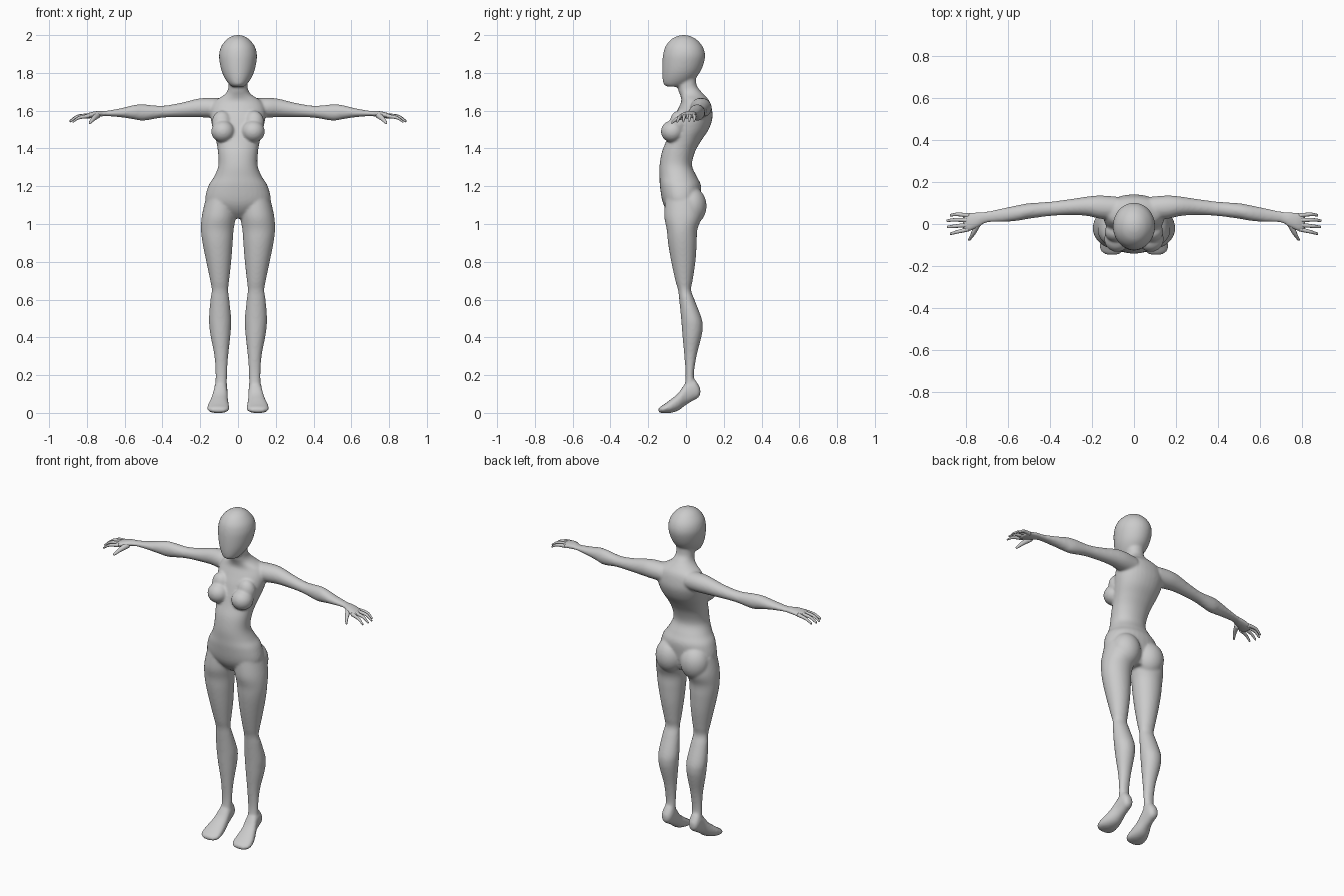
import bpy, bmesh, math
from mathutils import Matrix, Vector


def spline(rows, steps):
    """Catmull-Rom interpolation through the section rows."""
    out = []
    for i in range(len(rows) - 1):
        a, b, c, d = (rows[max(0, min(len(rows) - 1, i + k))] for k in (-1, 0, 1, 2))
        for s in range(steps):
            t = s / steps
            out.append([0.5 * (2 * q + (r - p) * t + (2 * p - 5 * q + 4 * r - w) * t * t
                               + (3 * q - p - 3 * r + w) * t ** 3)
                        for p, q, r, w in zip(a, b, c, d)])
    return out + [list(rows[-1])]


def loft(bm, rows, axis, side=1, n=32, steps=5, power=2.0):
    """Skin oval sections (position, u0, u1, v0, v1) along an axis; side=-1 mirrors in x."""
    rings = []
    for p, u0, u1, v0, v1 in spline(rows, steps):
        ring = []
        for k in range(n):
            a = 2 * math.pi * k / n
            c, s = math.cos(a), math.sin(a)
            u = (u0 + u1) / 2 + (u1 - u0) / 2 * math.copysign(abs(c) ** (2 / power), c)
            v = (v0 + v1) / 2 + (v1 - v0) / 2 * math.copysign(abs(s) ** (2 / power), s)
            x, y, z = {"x": (p, u, v), "y": (u, p, v), "z": (u, v, p)}[axis]
            ring.append(bm.verts.new((x * side, y, z)))
        rings.append(ring)
    faces = [bm.faces.new(rings[0]), bm.faces.new(rings[-1])]
    for r, q in zip(rings, rings[1:]):
        for k in range(n):
            faces.append(bm.faces.new((r[k], r[(k + 1) % n], q[(k + 1) % n], q[k])))
    bmesh.ops.recalc_face_normals(bm, faces=faces)


def ball(bm, centre, radii):
    m = Matrix.Translation(centre) @ Matrix.Diagonal((*radii, 1))
    bmesh.ops.create_uvsphere(bm, u_segments=32, v_segments=20, radius=1, matrix=m)


def finish(bm, name):
    me = bpy.data.meshes.new(name)
    bm.to_mesh(me)
    bm.free()
    for p in me.polygons:
        p.use_smooth = True
    ob = bpy.data.objects.new(name, me)
    bpy.context.collection.objects.link(ob)
    return ob


def sym(rows):
    return [(z, -h, h, f, b) for z, h, f, b in rows]


body = bmesh.new()

# torso and neck: height, half width, front, back
loft(body, sym([
    (1.03, .05, -.06, .05), (1.07, .12, -.10, .065), (1.12, .172, -.125, .075),
    (1.20, .158, -.138, .08), (1.25, .127, -.14, .058), (1.31, .104, -.14, .032),
    (1.38, .106, -.128, .047), (1.44, .116, -.105, .08), (1.50, .132, -.085, .12),
    (1.56, .145, -.065, .14), (1.61, .145, -.042, .137), (1.65, .125, -.025, .125),
    (1.68, .078, -.03, .10), (1.705, .056, -.04, .077), (1.74, .05, -.045, .055),
    (1.82, .05, -.045, .055)]), "z", power=2.15)

# head
loft(body, sym([
    (1.727, .03, -.10, -.03), (1.74, .047, -.118, .01), (1.77, .069, -.124, .048),
    (1.81, .087, -.126, .078), (1.86, .098, -.125, .097), (1.90, .100, -.121, .101),
    (1.94, .089, -.109, .088), (1.975, .062, -.082, .058), (1.993, .035, -.05, .027),
    (2.0, .012, -.024, .002)]), "z")

LEG = [(1.13, .01, .172, -.11, .08), (1.04, .012, .192, -.115, .083),
       (.97, .023, .196, -.102, .06), (.90, .028, .188, -.095, .057),
       (.80, .036, .168, -.078, .05), (.70, .047, .147, -.056, .035),
       (.65, .052, .139, -.042, .027), (.60, .046, .146, -.036, .045),
       (.50, .036, .154, -.026, .083), (.45, .037, .151, -.022, .089),
       (.40, .041, .144, -.018, .081), (.30, .052, .125, -.009, .056),
       (.20, .058, .119, -.002, .042), (.13, .058, .122, -.01, .055)]
FOOT = [(.076, .078, .106, .095, .13), (.062, .063, .12, .078, .155),
        (.04, .057, .125, .066, .18), (0, .055, .13, .042, .16),
        (-.04, .052, .146, .013, .106), (-.08, .047, .16, 0, .072),
        (-.115, .046, .163, -.001, .046), (-.135, .057, .152, 0, .034),
        (-.147, .08, .13, .007, .022)]
ARM = [(.08, .02, .13, 1.56, 1.665), (.16, .025, .136, 1.563, 1.668),
       (.22, .038, .131, 1.566, 1.662), (.30, .043, .119, 1.566, 1.642),
       (.40, .038, .106, 1.563, 1.626), (.50, .025, .099, 1.547, 1.633),
       (.55, .016, .09, 1.554, 1.63), (.62, .010, .076, 1.565, 1.613),
       (.70, .006, .06, 1.571, 1.599), (.74, -.015, .058, 1.566, 1.599),
       (.78, -.034, .054, 1.56, 1.592), (.803, -.035, .05, 1.558, 1.583),
       (.817, -.025, .04, 1.56, 1.577)]

for s in (1, -1):
    # legs, raised-heel feet and arms
    loft(body, LEG, "z", s)
    loft(body, FOOT, "y", s, power=2.2)
    loft(body, ARM, "x", s)
    # buttocks and bust
    ball(body, (.083 * s, .028, 1.095), (.086, .081, .10))
    ball(body, (.080 * s, -.072, 1.490), (.062, .061, .058))
    ball(body, (.085 * s, -.038, 1.535), (.054, .048, .065))

# fuse the body into one smooth skin
figure = finish(body, "body")
fuse = figure.modifiers.new("fuse", "REMESH")
fuse.mode = "VOXEL"
fuse.voxel_size = .0065
fuse.use_smooth_shade = True
soft = figure.modifiers.new("soften", "SMOOTH")
soft.factor = .5
soft.iterations = 10

# fingers and thumb: knuckle, middle and tip of each, with radii
FINGERS = [((.785, .040, 1.574), (.84, .046, 1.568), (.873, .042, 1.547)),
           ((.785, .018, 1.576), (.85, .020, 1.570), (.888, .016, 1.547)),
           ((.785, -.004, 1.575), (.85, -.010, 1.568), (.886, -.014, 1.545)),
           ((.785, -.024, 1.572), (.84, -.037, 1.563), (.872, -.046, 1.543))]
THUMB = ((.745, -.002, 1.575), (.765, -.045, 1.558), (.783, -.074, 1.537))


def digit(bm, pts, side, axis, radii):
    rows = []
    for p, r in zip(pts, radii):
        t, u, v = p if axis == "x" else (p[1], p[0], p[2])
        rows.append((t, u - r, u + r, v - r, v + r))
    t, u0, u1, v0, v1 = rows[-1]
    u, v, tip = (u0 + u1) / 2, (v0 + v1) / 2, math.copysign(.004, t - rows[0][0])
    rows.append((t + tip, u - .002, u + .002, v - .003, v + .001))
    loft(bm, rows, axis, side, n=14)


for s, label in ((1, "left"), (-1, "right")):
    hand = bmesh.new()
    for f in FINGERS:
        digit(hand, f, s, "x", (.011, .0085, .006))
    digit(hand, THUMB, s, "y", (.017, .012, .007))
    finish(hand, label + "_fingers")
